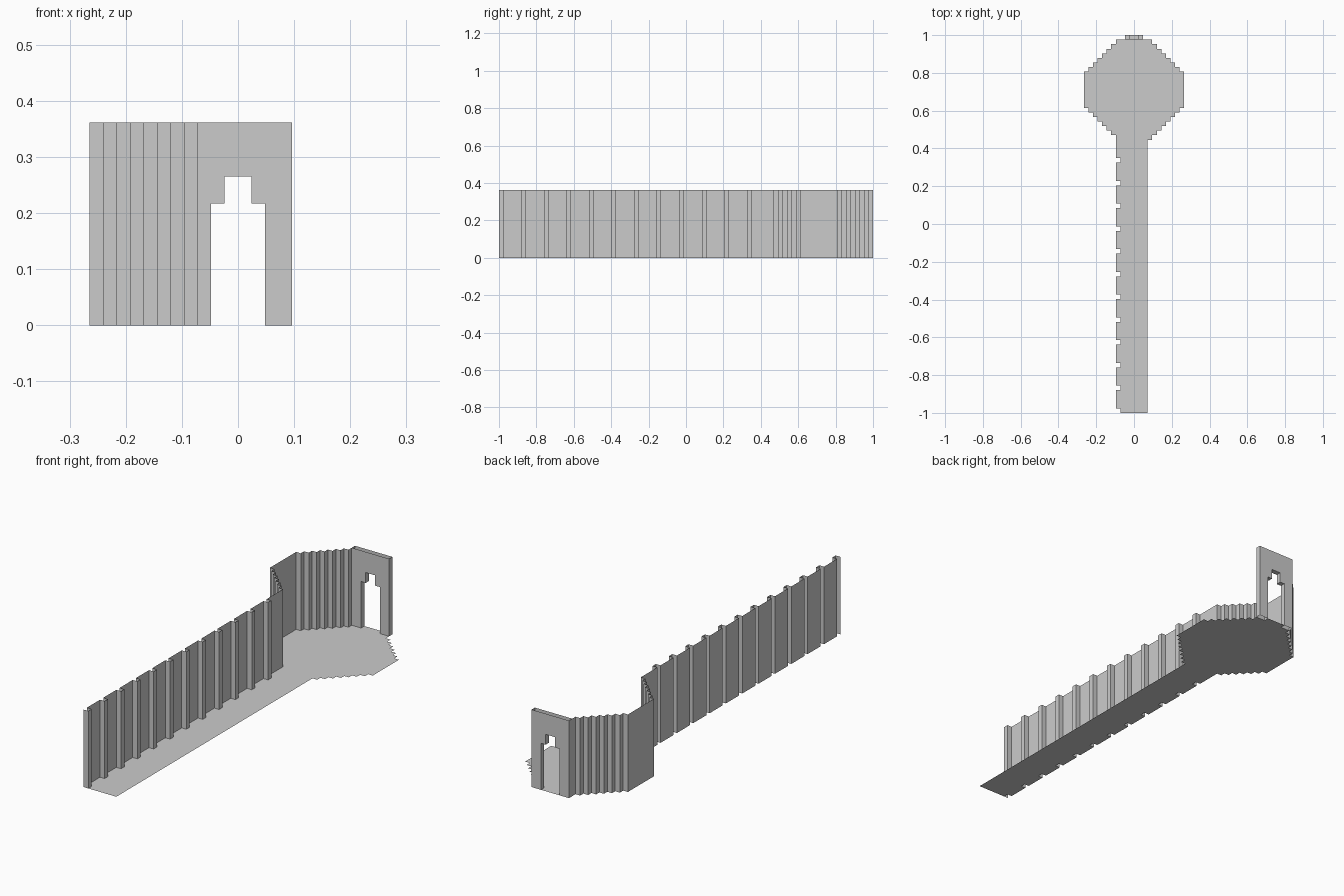
import bpy, bmesh

if "Cube" in bpy.data.objects:
    bpy.data.objects.remove(bpy.data.objects["Cube"])

U = 2 / 83          # one block; the model is 83 blocks long
H = 15              # wall height in blocks


def make(name, quads):
    """Object from quads given in block units (x, y from the front end, z)."""
    bm = bmesh.new()
    for q in quads:
        bm.faces.new([bm.verts.new((x * U, y * U - 1, z * U)) for x, y, z in q])
    bmesh.ops.remove_doubles(bm, verts=bm.verts, dist=1e-5)
    bmesh.ops.dissolve_limit(bm, angle_limit=0.01, verts=bm.verts, edges=bm.edges)
    me = bpy.data.meshes.new(name)
    bm.to_mesh(me)
    bm.free()
    ob = bpy.data.objects.new(name, me)
    bpy.context.collection.objects.link(ob)
    return ob


def wall(path, z0=0, z1=H):
    return [[(*a, z0), (*b, z0), (*b, z1), (*a, z1)] for a, b in zip(path, path[1:])]


def half_width(row, corridor):
    """Room outline: stepped octagon that narrows into the corridor."""
    if row >= 82:
        return 2
    if row >= 75:
        return 4 + (81 - row)
    if row >= 67:
        return 11
    return max(corridor, 11 - (67 - row))


def left(row):
    if row < 60 and row % 5 == 0:     # inward rib every fifth block
        return -3
    return -half_width(row, 4)


# floor: one strip per row of blocks
floor = []
for r in range(83):
    a, b = left(r), half_width(r, 3)
    floor.append([(a, r, 0), (b, r, 0), (b, r + 1, 0), (a, r + 1, 0)])
make("floor", floor)

# folded left wall of the corridor and room
path = [(-4, 0)]
for r in range(82):
    path += [(left(r), r), (left(r), r + 1)]
path = [p for i, p in enumerate(path) if i == 0 or p != path[i - 1]]
make("side_wall", wall(path[::-1]))

# doorway wall: inner and outer skins, end faces, stepped reveal
door = []
for y in (82, 83):
    for s in (-1, 1):
        for x0, x1, z0 in ((2, 4, 0), (1, 2, 9), (0, 1, 11)):
            q = [(s * x0, y, z0), (s * x1, y, z0), (s * x1, y, H), (s * x0, y, H)]
            door.append(q if (s > 0) == (y == 82) else q[::-1])
for s in (-1, 1):
    door += wall([(s * 4, 82), (s * 4, 83)][::s])
reveal = [(-2, 0), (-2, 9), (-1, 9), (-1, 11), (1, 11), (1, 9), (2, 9), (2, 0)]
for (x0, z0), (x1, z1) in zip(reveal, reveal[1:]):
    door.append([(x0, 82, z0), (x0, 83, z0), (x1, 83, z1), (x1, 82, z1)])
make("doorway_wall", door)

# two small plates low on the outer side of the doorway
plates = []
for x, z in ((2.7, 2.6), (-3, 1.7)):
    y = 83.05
    plates.append([(x + 1, y, z), (x, y, z), (x, y, z + 2), (x + 1, y, z + 2)])
make("door_plates", plates)
